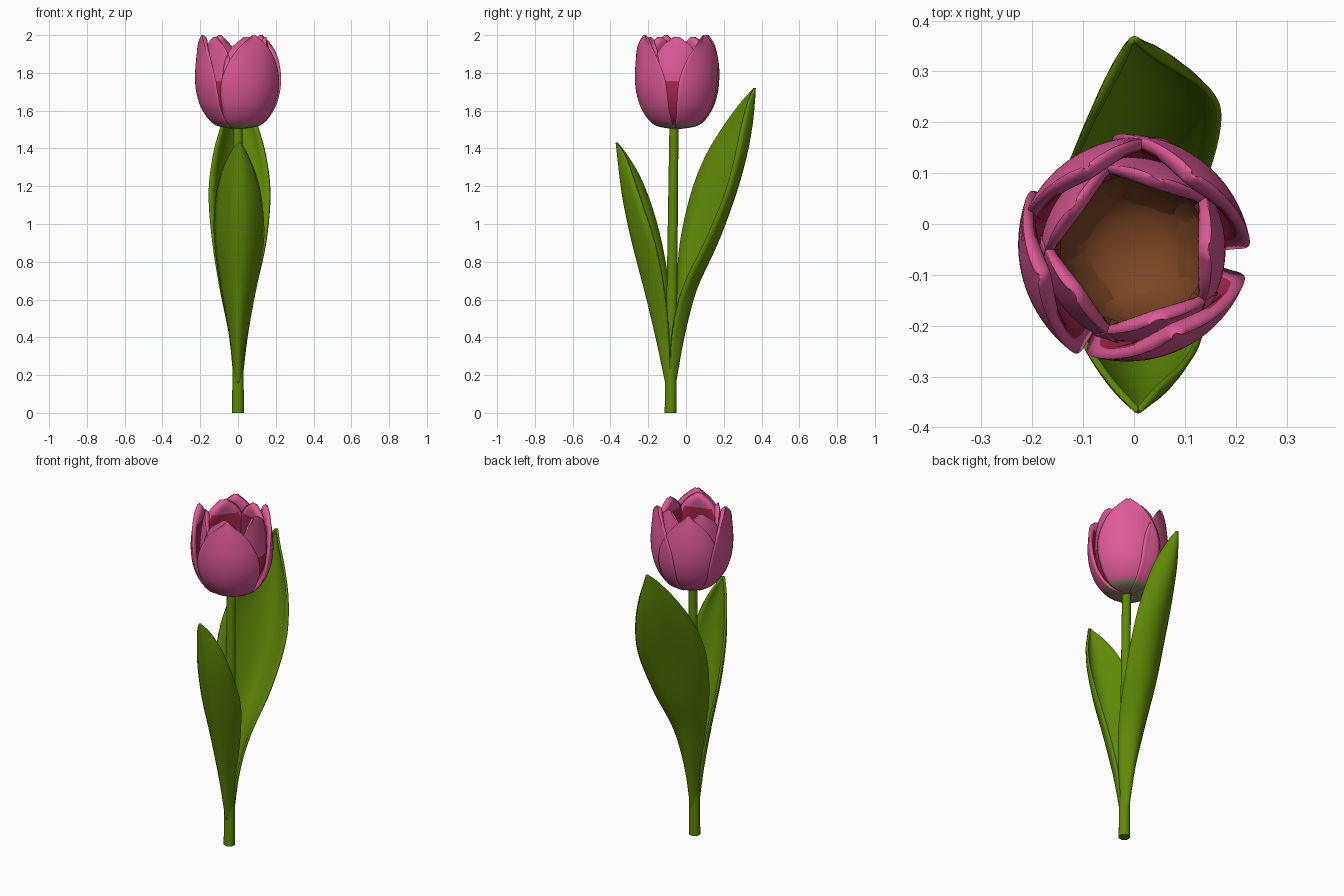
import bpy, bmesh, math
from mathutils import Vector

if "Cube" in bpy.data.objects:
    bpy.data.objects.remove(bpy.data.objects["Cube"])


def material(name, rgb):
    m = bpy.data.materials.new(name)
    m.diffuse_color = (*rgb, 1)
    m.use_nodes = True
    m.node_tree.nodes["Principled BSDF"].inputs["Base Color"].default_value = m.diffuse_color
    return m


GREEN = material("leaf green", (0.115, 0.25, 0.002))
PINK = material("petal pink", (0.73, 0.102, 0.305))
RED = material("inner petal red", (0.42, 0.02, 0.08))
BROWN = material("cup brown", (0.205, 0.061, 0.017))
TAUPE = material("petal base taupe", (0.33, 0.25, 0.165))


def finish(bm, name, mats):
    bmesh.ops.recalc_face_normals(bm, faces=bm.faces)
    me = bpy.data.meshes.new(name)
    bm.to_mesh(me)
    bm.free()
    for m in mats:
        me.materials.append(m)
    me.polygons.foreach_set("use_smooth", [True] * len(me.polygons))
    ob = bpy.data.objects.new(name, me)
    bpy.context.collection.objects.link(ob)
    return ob


def spline(rows, t):
    """Catmull-Rom through rows of numbers, t from 0 to 1."""
    n = len(rows) - 1
    i = min(int(t * n), n - 1)
    f = t * n - i
    a, b, c, d = (rows[max(0, min(n, k))] for k in (i - 1, i, i + 1, i + 2))
    return [0.5 * (2 * q + (r - p) * f + (2 * p - 5 * q + 4 * r - s) * f * f
                   + (3 * q - p - 3 * r + s) * f ** 3) for p, q, r, s in zip(a, b, c, d)]


# Stem: tapered rod leaning very slightly backward
bm = bmesh.new()
bmesh.ops.create_cone(bm, cap_ends=True, segments=24, radius1=0.031, radius2=0.024, depth=1.53)
for v in bm.verts:
    v.co.z += 0.765
    v.co.y += -0.082 + 0.012 * v.co.z
stem = finish(bm, "stem", [GREEN])
bpy.context.view_layer.objects.active = stem
stem.select_set(True)
bpy.ops.object.shade_smooth_by_angle()


# Leaves: cupped blades, each row = z, left edge xy, midrib xy, right edge xy
def leaf(name, rows, nv=40, nu=12):
    bm = bmesh.new()
    grid = []
    for j in range(nv + 1):
        z, lx, ly, mx, my, rx, ry = spline(rows, j / nv)
        L, M, R = Vector((lx, ly, z)), Vector((mx, my, z)), Vector((rx, ry, z))
        line = []
        for i in range(nu + 1):
            u = 2 * i / nu - 1
            line.append(bm.verts.new(L * (u * (u - 1) / 2) + M * (1 - u * u) + R * (u * (u + 1) / 2)))
        grid.append(line)
    for a, b in zip(grid, grid[1:]):
        for i in range(nu):
            bm.faces.new((a[i], a[i + 1], b[i + 1], b[i]))
    ob = finish(bm, name, [GREEN])
    s = ob.modifiers.new("thickness", 'SOLIDIFY')
    s.thickness, s.offset = 0.013, 0


leaf("back_leaf", [
    (.15, -.016, -.078, 0, -.060, .016, -.078),
    (.40, -.04, -.07, 0, -.015, .045, -.075),
    (.65, -.09, -.05, 0, .05, .09, -.02),
    (.90, -.13, -.03, 0, .155, .145, .10),
    (1.15, -.15, .025, .008, .24, .168, .205),
    (1.35, -.13, .10, .003, .30, .147, .26),
    (1.52, -.085, .20, -.002, .34, .10, .295),
    (1.65, -.035, .295, -.004, .357, .042, .33),
    (1.72, -.005, .36, 0, .363, .005, .362)])
leaf("front_leaf", [
    (.15, -.016, -.082, 0, -.102, .016, -.082),
    (.40, -.04, -.085, 0, -.155, .04, -.09),
    (.65, -.085, -.09, 0, -.215, .09, -.115),
    (.90, -.12, -.13, 0, -.28, .132, -.165),
    (1.10, -.118, -.185, 0, -.323, .125, -.23),
    (1.25, -.09, -.245, .005, -.345, .095, -.28),
    (1.36, -.045, -.31, .008, -.358, .05, -.32),
    (1.43, .004, -.364, .008, -.366, .012, -.364)])


# Petals: closed cupped shells, each row = radius, z, half angle in degrees
def petal(name, rows, centre, thick, scale=1.0, width=1.0, inner_ring=False, nv=30, nu=20):
    bm = bmesh.new()
    rings = []
    for j in range(nv + 1):
        v = j / nv
        r, z, half = spline(rows, v)
        r2, z2, _ = spline(rows, min(1, v + 0.01))
        r1, z1, _ = spline(rows, max(0, v - 0.01))
        inward = Vector((-(z2 - z1), r2 - r1)).normalized()
        ring = []
        for k in range(2 * nu):
            inner = k > nu
            u = 2 * (k if not inner else 2 * nu - k) / nu - 1
            t = thick * math.sqrt(max(0, 1 - u ** 4)) * math.sqrt(max(0.02, 1 - v ** 12)) if inner else 0
            a = math.radians(centre + u * half * width)
            rr = max(0.002, r * scale * (1 + 0.04 * u * u) + inward.x * t)
            ring.append(bm.verts.new((rr * math.cos(a), rr * math.sin(a) - 0.05, z + inward.y * t)))
        rings.append(ring)
    n = 2 * nu
    for a, b in zip(rings, rings[1:]):
        for k in range(n):
            f = bm.faces.new((a[k], a[(k + 1) % n], b[(k + 1) % n], b[k]))
            z = f.calc_center_median().z
            if k >= nu:  # inside of the cup
                if inner_ring and z < 1.79:
                    f.material_index = 2
                elif nu < k < n - 1 and z < 1.91:
                    f.material_index = 1
            elif z < 1.54:
                f.material_index = 3
            elif inner_ring and z < 1.76:
                f.material_index = 1
    bm.faces.new(rings[0])
    bm.faces.new(rings[-1])
    finish(bm, name, [PINK, RED, BROWN, TAUPE])


outer = [(.02, 1.503, 60), (.12, 1.525, 58), (.183, 1.60, 55), (.214, 1.69, 54),
         (.222, 1.78, 50), (.215, 1.87, 39), (.203, 1.94, 24), (.188, 2.0, 3)]
inner = [(.012, 1.515, 46), (.09, 1.54, 46), (.145, 1.61, 45), (.173, 1.69, 45),
         (.180, 1.78, 44), (.172, 1.87, 40), (.160, 1.94, 28), (.146, 1.99, 6)]
for i, (ang, size, wide) in enumerate(((-64, .98, .95), (51, .99, .93), (120, .98, .9), (196, 1.02, .86))):
    petal(f"outer_petal_{i + 1}", outer, ang, 0.038, size, wide)
for i in range(5):
    petal(f"inner_petal_{i + 1}", inner, 72 * i, 0.036, inner_ring=True)

# Brown lining at the bottom of the cup
bm = bmesh.new()
profile = [(0.003, 1.56), (.06, 1.568), (.105, 1.60), (.135, 1.66), (.146, 1.76)]
seg = 32
rings = [[bm.verts.new((r * math.cos(2 * math.pi * k / seg), r * math.sin(2 * math.pi * k / seg) - 0.05, z))
          for k in range(seg)] for r, z in profile]
for a, b in zip(rings, rings[1:]):
    for k in range(seg):
        bm.faces.new((a[k], a[(k + 1) % seg], b[(k + 1) % seg], b[k]))
bm.faces.new(rings[0])
finish(bm, "cup_lining", [BROWN])
